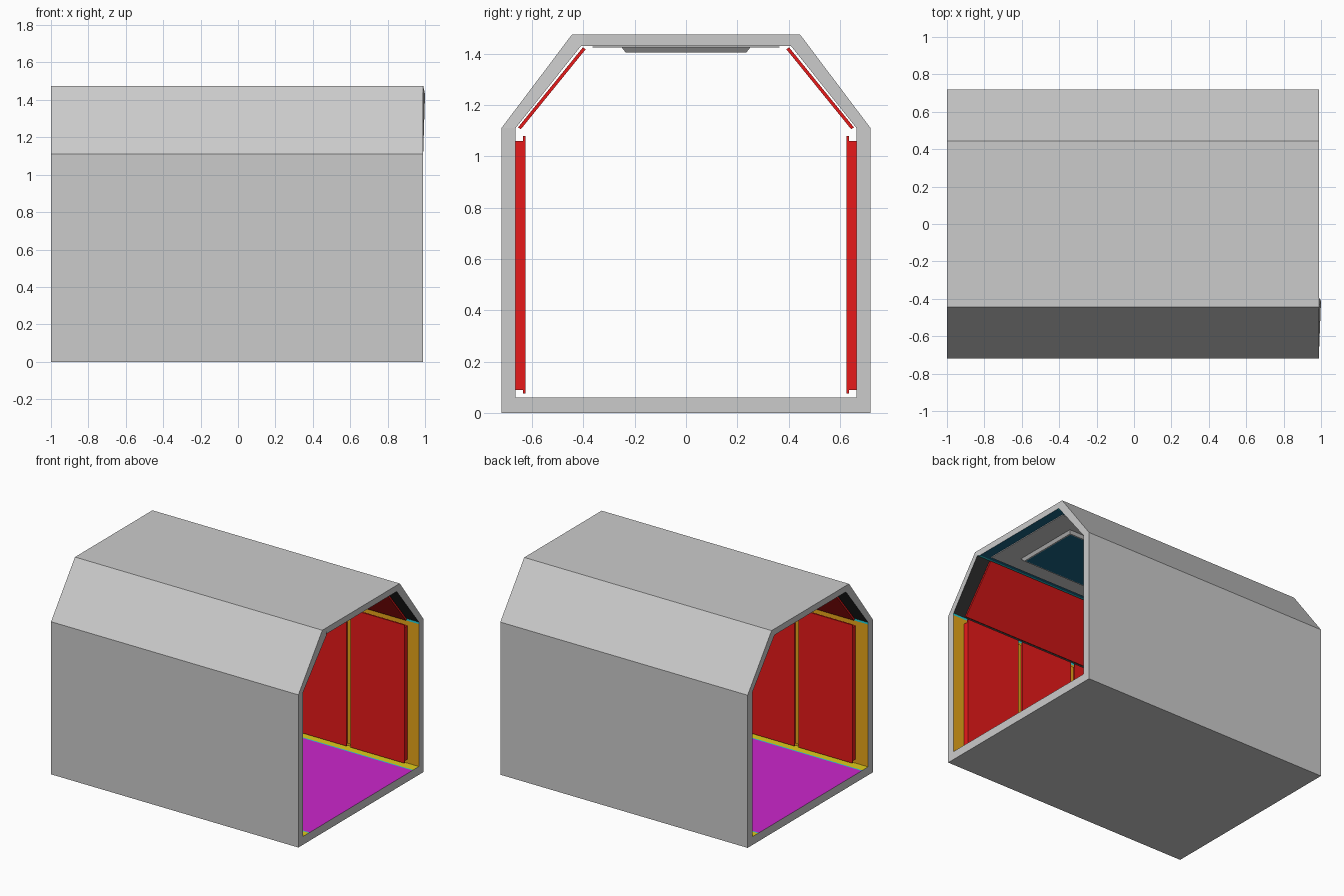
import bpy, bmesh
from mathutils import Vector

if "Cube" in bpy.data.objects:
    bpy.data.objects.remove(bpy.data.objects["Cube"])

def material(name, rgb):
    m = bpy.data.materials.new(name)
    m.diffuse_color = (*rgb, 1)
    m.use_nodes = True
    m.node_tree.nodes["Principled BSDF"].inputs["Base Color"].default_value = m.diffuse_color
    return m

MATS = {n: material(n, c) for n, c in {
    "grey": (.8, .8, .8), "red": (.8, .01, .01), "purple": (.6, .02, .6),
    "orange": (.8, .38, .01), "yellow": (.75, .6, .01), "teal": (.02, .65, .7),
    "black": (.03, .03, .03), "blue": (.01, .13, .24)}.items()}
KEYS = list(MATS)

def finish(bm, name, mats):
    bmesh.ops.recalc_face_normals(bm, faces=bm.faces)
    me = bpy.data.meshes.new(name)
    bm.to_mesh(me)
    bm.free()
    for m in mats:
        me.materials.append(MATS[m])
    ob = bpy.data.objects.new(name, me)
    bpy.context.collection.objects.link(ob)
    return ob

def prism(name, profile, x0, x1, mat):
    """Extrude a closed (y, z) profile along x."""
    bm = bmesh.new()
    a, b = ([bm.verts.new((x, y, z)) for y, z in profile] for x in (x0, x1))
    n = len(profile)
    bm.faces.new(a)
    bm.faces.new(b)
    for i in range(n):
        j = (i + 1) % n
        bm.faces.new((a[i], a[j], b[j], b[i]))
    return finish(bm, name, [mat])

def box(name, x0, x1, y0, y1, z0, z1, mat):
    return prism(name, [(y0, z0), (y1, z0), (y1, z1), (y0, z1)], x0, x1, mat)

# Hollow corridor shell: half profile as (outer, inner, inner colour up to the next point)
half = [((.59, 0), (.59, .06), "teal"), ((.65, 0), (.60, .06), "yellow"),
        ((.72, 0), (.665, .06), "orange"), ((.72, 1.095), (.665, 1.095), "teal"),
        ((.72, 1.11), (.665, 1.11), "black"), ((.445, 1.475), (.41, 1.43), "teal"),
        ((.395, 1.475), (.395, 1.43), "blue")]
ring = list(half)
for i in range(len(half) - 1, -1, -1):
    o, n, _ = half[i]
    ring.append(((-o[0], o[1]), (-n[0], n[1]), half[i - 1][2] if i else "purple"))
bm = bmesh.new()
rows = []
for o, n, col in ring:
    rows.append([bm.verts.new((x, *p)) for p in (o, n) for x in (-1, .99)])
for i, (a, (_, _, col)) in enumerate(zip(rows, ring)):
    b = rows[(i + 1) % len(rows)]
    bm.faces.new((a[0], a[1], b[1], b[0]))
    bm.faces.new((a[2], a[3], b[3], b[2])).material_index = KEYS.index(col)
    bm.faces.new((a[0], a[2], b[2], b[0]))
    bm.faces.new((a[1], a[3], b[3], b[1]))
# one inner roof corner sticks out slightly
rows[8][3].co.x = 1.0
finish(bm, "corridor_shell", KEYS)

# Wall panels, joint strips and sloped upper panels on both sides
for s, side in ((1, "left"), (-1, "right")):
    for i in range(4):
        x0, x1 = -.9 + .45 * i, -.45 + .45 * i
        x0 += .016 if i else 0
        x1 -= .016 if i < 3 else 0
        box(f"wall_panel_{side}_{i}", x0, x1, s * .625, s * .635, .075, 1.08, "red")
        box(f"wall_panel_core_{side}_{i}", x0, x1, s * .635, s * .664, .09, 1.06, "red")
    for i in range(3):
        c = -.45 + .45 * i
        box(f"joint_strip_{side}_{i}", c - .0155, c + .0155, s * .637, s * .664, .09, 1.06, "orange")
    slope = [(.402, 1.425), (.655, 1.113), (.644, 1.106), (.391, 1.418)]
    prism(f"sloped_panel_{side}", [(s * y, z) for y, z in slope], -.9, .9, "red")

# Ceiling plate with a bevelled light box
box("ceiling_plate", -.92, .92, -.365, .365, 1.424, 1.4295, "grey")

def light_box(name, hx, hy, z0, z1, inset):
    bm = bmesh.new()
    bmesh.ops.create_cube(bm, size=2)
    for v in bm.verts:
        low = v.co.z < 0
        d = inset if low else 0
        v.co = Vector((v.co.x * (hx - d), v.co.y * (hy - d), z0 if low else z1))
    bottom = min(bm.faces, key=lambda f: f.calc_center_median().z)
    bmesh.ops.inset_region(bm, faces=[bottom], thickness=.012)
    bottom.material_index = 1
    return finish(bm, name, ["grey", "blue"])

light_box("ceiling_light", .76, .25, 1.405, 1.424, .015)
